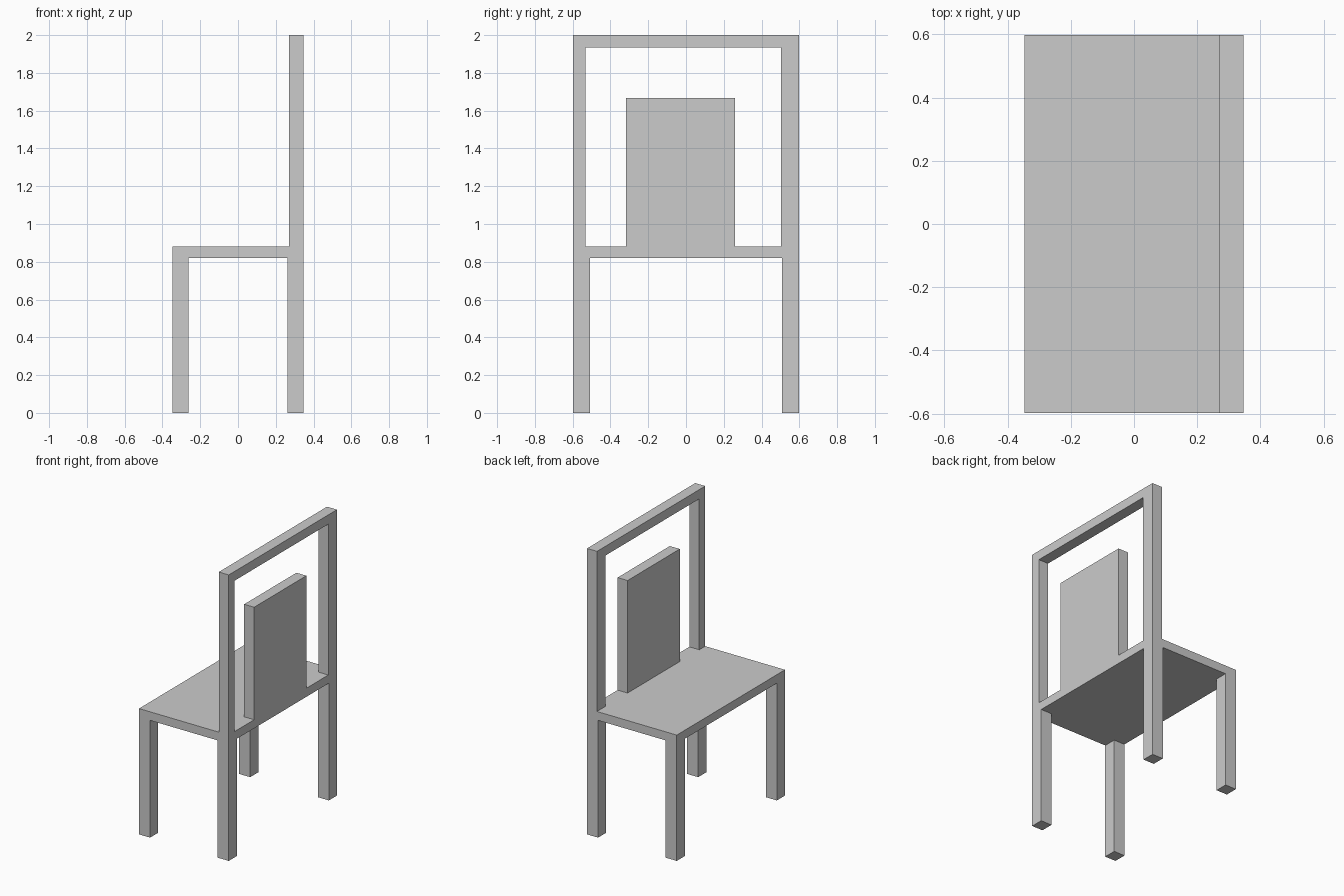
import bpy

if "Cube" in bpy.data.objects:
    bpy.data.objects.remove(bpy.data.objects["Cube"])

X, Y = 0.347, 0.598            # half depth and half width of the chair
SEAT_LOW, SEAT_TOP, TOP = 0.82, 0.88, 2.0
BACK_X = 0.27                  # inner face of the backrest
RAIL_Z = 1.935                 # underside of the top rail
LEG = 0.085                    # leg thickness


def box(name, lo, hi):
    """Axis-aligned box between two corners."""
    centre = [(a + b) / 2 for a, b in zip(lo, hi)]
    bpy.ops.mesh.primitive_cube_add(size=1, location=centre)
    ob = bpy.context.object
    ob.name = name
    ob.scale = [b - a for a, b in zip(lo, hi)]
    bpy.ops.object.transform_apply(location=False, rotation=False, scale=True)
    return ob


# Seat slab
box("seat", (-X, -Y, SEAT_LOW), (X, Y, SEAT_TOP))

# Four legs under the corners
for end, x0 in (("front", -X), ("back", X - LEG)):
    for side, y0 in (("left", -Y), ("right", Y - LEG - 0.004)):
        y1 = y0 + LEG + 0.004
        box(f"{end}_leg_{side}", (x0, y0, 0), (x0 + LEG, y1, SEAT_LOW))

# Backrest posts (one is slightly wider) and top rail
box("back_post_left", (BACK_X, -Y, SEAT_TOP), (X, -0.532, RAIL_Z))
box("back_post_right", (BACK_X, 0.502, SEAT_TOP), (X, Y, RAIL_Z))
box("top_rail", (BACK_X, -Y, RAIL_Z), (X, Y, TOP))

# Central back panel
box("back_panel", (BACK_X, -0.317, SEAT_TOP), (X, 0.26, 1.667))
